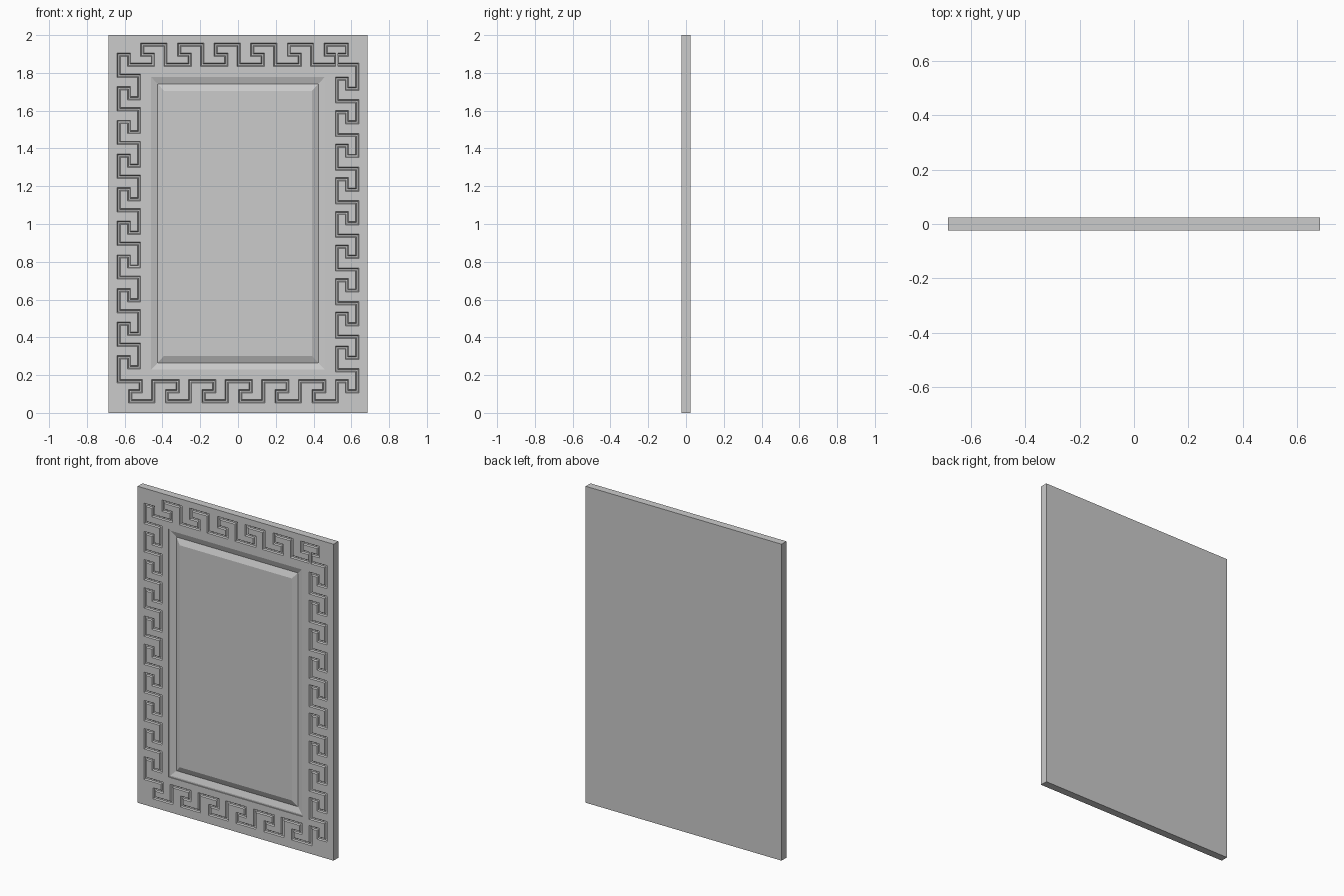
import bpy, bmesh
from mathutils import Vector
from mathutils.geometry import tessellate_polygon

if "Cube" in bpy.data.objects:
    bpy.data.objects.remove(bpy.data.objects["Cube"])

W, H, FRONT, BACK = 0.685, 2.0, -0.024, 0.024
bm = bmesh.new()


def bridge(a, b):
    """Quads between two closed loops of equal length."""
    n = len(a)
    for i in range(n):
        j = (i + 1) % n
        bm.faces.new((a[i], a[j], b[j], b[i]))


def fill_between(outer, inner):
    """Flat face region between an outer loop and an inner loop."""
    flat = outer + inner
    polys = [[Vector((v.co.x, v.co.z, 0)) for v in loop] for loop in (outer, inner)]
    for tri in tessellate_polygon(polys):
        if len(set(tri)) == 3:
            bm.faces.new([flat[i] for i in tri])


def rect(w, b, t, y):
    return [bm.verts.new(p) for p in ((-w, y, b), (w, y, b), (w, y, t), (-w, y, t))]


# Key-pattern centre line: outer, middle and inner tracks on each side
XO, XM, XI = 0.631, 0.577, 0.524
TO, TM, TI = 1.950, 1.896, 1.843
BO, BM, BI = 0.062, 0.114, 0.168
PX, PZ = 0.194, 0.178        # repeat along rows and columns
path = [(-0.45, TI), (-0.45, TM)]

# top row, left to right
for k in range(6):
    s = -0.506 + PX * k
    path += [(s, TM), (s, TO)]
    if k < 5:
        path += [(s + 0.122, TO), (s + 0.122, TI), (s + 0.25, TI), (s + 0.25, TM)]
path += [(XM, TO), (XM, TM), (XI, TM), (XI, TI), (XO, TI)]

# right column, downwards
for k in range(10):
    z = BM + PZ * (9 - k)
    path += [(XO, z), (XM, z), (XM, z + 0.054), (XI, z + 0.054)]
    if k < 9:
        path += [(XI, z - 0.067), (XO, z - 0.067)]
path += [(XI, BO)]

# bottom row, right to left
for k in reversed(range(6)):
    a = -0.57 + PX * k
    path += [(a, BO), (a, BM), (a + 0.056, BM), (a + 0.056, BI)]
    if k > 0:
        path += [(a - 0.072, BI), (a - 0.072, BO)]
path += [(-XO, BI)]

# left column, upwards
for k in reversed(range(10)):
    z = TM - PZ * k
    path += [(-XO, z), (-XM, z), (-XM, z - 0.053)]
    if k > 0:
        path += [(-XI, z - 0.053), (-XI, z + 0.067), (-XO, z + 0.067)]

# Mitre direction at every corner of the closed path
pts = [Vector(p) for p in path]
mitres = []
for i, p in enumerate(pts):
    d1 = (p - pts[i - 1]).normalized()
    d2 = (pts[(i + 1) % len(pts)] - p).normalized()
    n1, n2 = Vector((-d1.y, d1.x)), Vector((-d2.y, d2.x))
    mitres.append((n1 + n2) / (1 + n1.dot(n2)))

# Engraved key groove: tapered section following the path
section = [(0.009, 0), (0.004, 0.008), (-0.004, 0.008), (-0.009, 0)]
groove = [[bm.verts.new((p.x + m.x * o, FRONT + d, p.y + m.y * o))
           for p, m in zip(pts, mitres)] for o, d in section]
for a, b in zip(groove, groove[1:]):
    bridge(a, b)

# Slab back and edges
back, front = rect(W, 0, H, BACK), rect(W, 0, H, FRONT)
bm.faces.new(back)
bridge(back, front)

# Stepped moulding and raised centre field (half width, bottom, top, depth)
rings = [(0.470, 0.220, 1.788, 0), (0.470, 0.220, 1.788, 0.005),
         (0.460, 0.230, 1.778, 0.005), (0.425, 0.265, 1.742, 0.017),
         (0.392, 0.302, 1.705, 0.001)]
mould = [rect(w, b, t, FRONT + d) for w, b, t, d in rings]
for a, b in zip(mould, mould[1:]):
    bridge(a, b)
bm.faces.new(mould[-1])

# Flat frame face on either side of the groove
fill_between(front, groove[0])
fill_between(groove[-1], mould[0])

bmesh.ops.recalc_face_normals(bm, faces=bm.faces[:])
if bm.calc_volume(signed=True) < 0:
    bmesh.ops.reverse_faces(bm, faces=bm.faces[:])

me = bpy.data.meshes.new("door_panel")
bm.to_mesh(me)
bm.free()
door = bpy.data.objects.new("door_panel", me)
bpy.context.scene.collection.objects.link(door)
